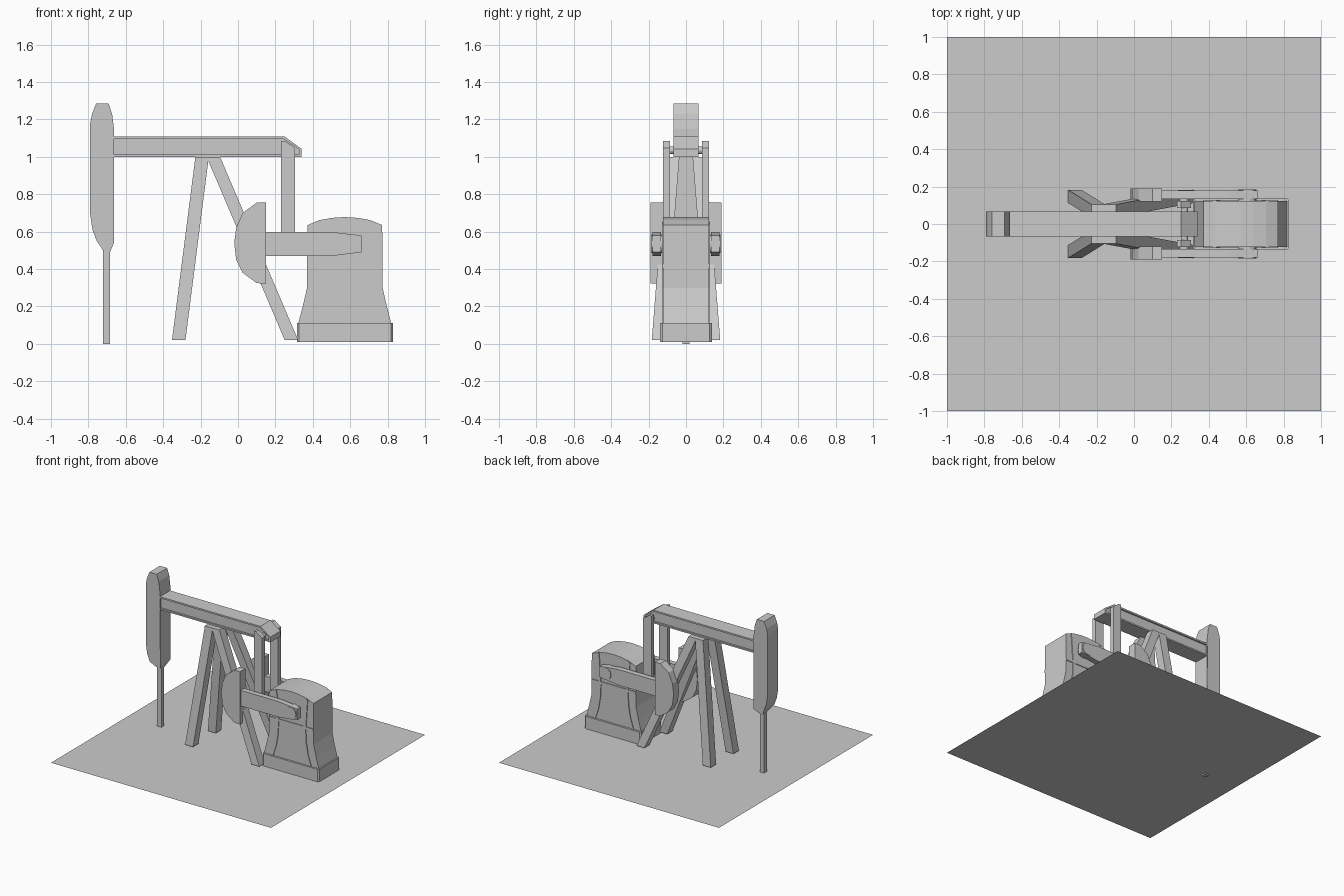
import bpy, bmesh, math
from mathutils import Matrix

if "Cube" in bpy.data.objects:
    bpy.data.objects.remove(bpy.data.objects["Cube"])


def finish(bm, name):
    bmesh.ops.recalc_face_normals(bm, faces=bm.faces)
    me = bpy.data.meshes.new(name)
    bm.to_mesh(me)
    bm.free()
    ob = bpy.data.objects.new(name, me)
    bpy.context.collection.objects.link(ob)
    return ob


def loft(name, a, b):
    """Closed solid between two matching point loops."""
    bm = bmesh.new()
    va = [bm.verts.new(p) for p in a]
    vb = [bm.verts.new(p) for p in b]
    n = len(a)
    bm.faces.new(va)
    bm.faces.new(vb[::-1])
    for i in range(n):
        j = (i + 1) % n
        bm.faces.new((va[j], va[i], vb[i], vb[j]))
    return finish(bm, name)


def slab(name, prof, y0, y1):
    """Extrude an x-z profile from y0 to y1."""
    return loft(name, [(x, y0, z) for x, z in prof], [(x, y1, z) for x, z in prof])


def box(name, x0, x1, y0, y1, z0, z1):
    return slab(name, [(x0, z0), (x1, z0), (x1, z1), (x0, z1)], y0, y1)


def pin(name, x, z, r, y0, y1, n=16):
    c = [(x + r * math.cos(2 * math.pi * i / n), z + r * math.sin(2 * math.pi * i / n)) for i in range(n)]
    return slab(name, c, y0, y1)


def mirror_y(ob):
    ob.modifiers.new("mirror", 'MIRROR').use_axis = (False, True, False)
    ob.modifiers["mirror"].use_mirror_merge = False
    return ob


# Ground slab
bm = bmesh.new()
bmesh.ops.create_grid(bm, x_segments=1, y_segments=1, size=1.0,
                      matrix=Matrix.Translation((0, 0, 0.01)))
finish(bm, "ground_plate")

# Horse head with tapered chin
head = slab("head", [(-0.758, 1.285), (-0.692, 1.285), (-0.673, 1.23), (-0.663, 1.15),
                     (-0.663, 0.54), (-0.685, 0.49), (-0.715, 0.49), (-0.755, 0.55),
                     (-0.778, 0.61), (-0.79, 0.69), (-0.79, 1.18), (-0.78, 1.23)], -0.068, 0.068)
for v in head.data.vertices:
    if v.co.z < 0.5:
        v.co.y *= 0.3

# Pump rod
box("rod", -0.722, -0.684, -0.018, 0.018, 0, 0.5)

# Walking beam: web and two flanges
slab("beam_web", [(-0.665, 1.005), (0.33, 1.005), (0.33, 1.04), (0.245, 1.1), (-0.665, 1.1)], -0.052, 0.052)
slab("beam_top", [(-0.665, 1.095), (0.245, 1.095), (0.34, 1.03), (0.34, 1.043),
                  (0.25, 1.108), (-0.665, 1.108)], -0.066, 0.066)
box("beam_bottom", -0.665, 0.34, -0.066, 0.066, 1.0, 1.012)
box("beam_end", 0.325, 0.34, -0.066, 0.066, 1.0, 1.04)

# Splayed legs
for name, xb, xt in (("front_leg", -0.353, -0.228), ("rear_leg", 0.25, -0.168)):
    w = 0.072
    ring = lambda x, yi, z: [(x, yi, z), (x + w, yi, z), (x + w, yi + 0.07, z), (x, yi + 0.07, z)]
    mirror_y(loft(name, ring(xb, 0.113, 0.02), ring(xt, 0.035, 1.0)))

# Pitman arms and their pins
mirror_y(slab("pitman", [(0.23, 0.49), (0.305, 0.49), (0.305, 1.047), (0.25, 1.086), (0.23, 1.086)], 0.086, 0.122))
pin("pitman_pin", 0.27, 1.035, 0.02, -0.09, 0.09)
mirror_y(pin("crank_pin", 0.268, 0.535, 0.025, 0.1, 0.16))

# Crank arms, shaft bosses and counterweights
mirror_y(slab("crank", [(0.14, 0.47), (0.5, 0.47), (0.66, 0.49), (0.66, 0.58), (0.5, 0.598), (0.14, 0.598)], 0.134, 0.178))
mirror_y(pin("crank_boss", 0.605, 0.535, 0.05, 0.11, 0.184))
mirror_y(slab("counterweight", [(0.15, 0.755), (0.1, 0.755), (0.025, 0.7), (-0.01, 0.62), (-0.02, 0.54),
                                (-0.01, 0.45), (0.025, 0.38), (0.1, 0.325), (0.15, 0.322)], 0.12, 0.19))

# Gearbox base with chamfered corners
base = [(0.315, -0.125), (0.327, -0.138), (0.818, -0.138), (0.83, -0.125),
        (0.83, 0.125), (0.818, 0.138), (0.327, 0.138), (0.315, 0.125)]
loft("gearbox_base", [(x, y, 0.01) for x, y in base], [(x, y, 0.112) for x, y in base])

# Gearbox housing: flared foot, arched lid (half profile mirrored about its centre)
cx = 0.571
half = [(0.25, 0.105), (0.225, 0.2), (0.202, 0.3), (0.2, 0.635), (0.135, 0.662), (0.065, 0.674)]
prof = [(cx + d, z) for d, z in half] + [(cx, 0.678)] + [(cx - d, z) for d, z in half[::-1]]
slab("gearbox", prof, -0.122, 0.122)

# Raised ribs on the housing sides
for s in (-1, 1):
    line = [(0.165, 0.108), (0.135, 0.2), (0.118, 0.3), (0.113, 0.405), (0.131, 0.655)]
    strip = [(cx + s * d, z) for d, z in line] + [(cx + s * (d + 0.02), z) for d, z in line[::-1]]
    mirror_y(slab("gearbox_rib", strip, 0.115, 0.128))
mirror_y(box("gearbox_band", 0.371, 0.771, 0.115, 0.128, 0.405, 0.427))
